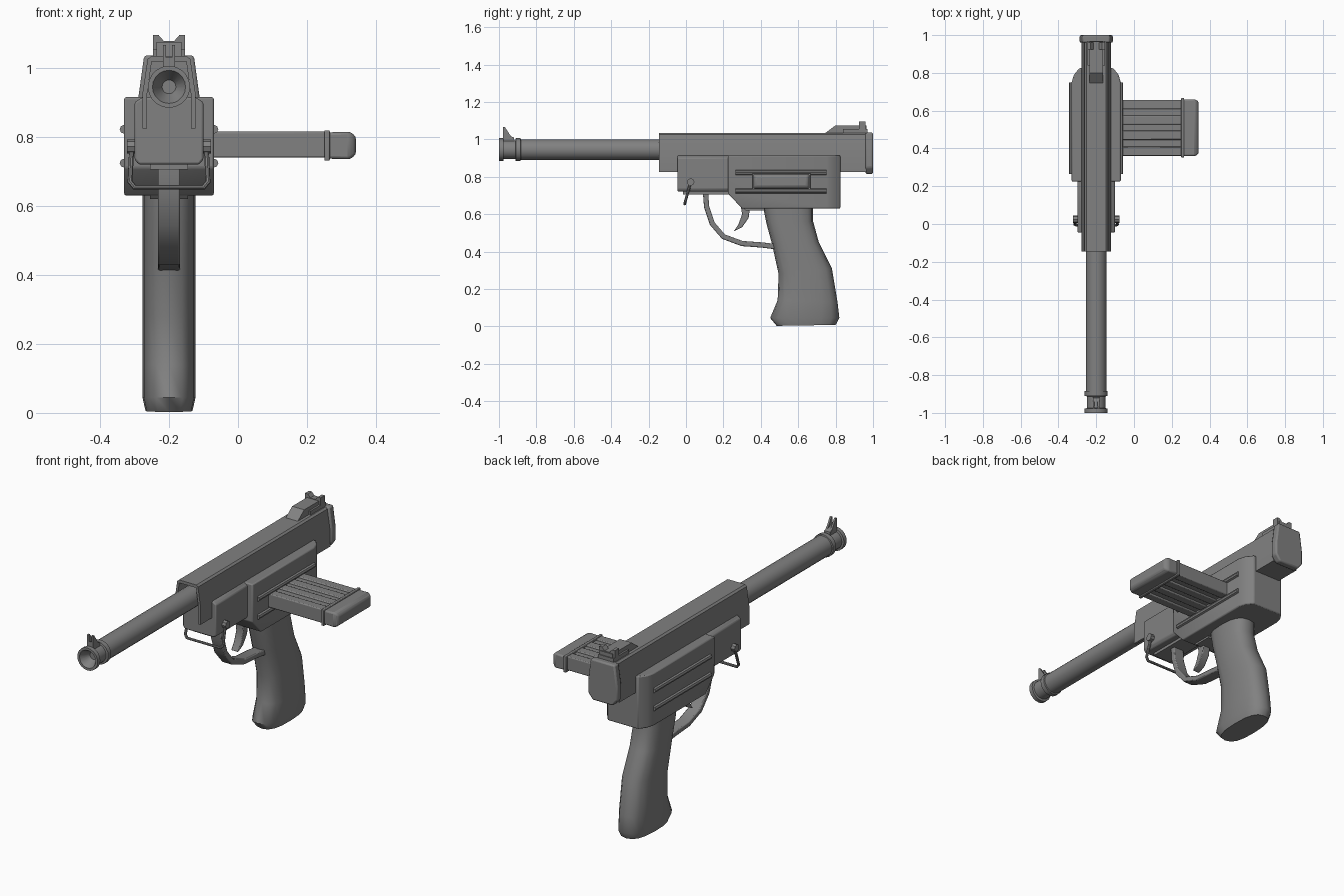
import bpy, bmesh, math
from mathutils import Vector

cube = bpy.data.objects.get("Cube")
if cube:
    bpy.data.objects.remove(cube, do_unlink=True)

CX = -0.2      # centre plane of the body
BORE = 0.945   # height of the barrel axis

steel = bpy.data.materials.new("grey_steel")
steel.use_nodes = True
GREY = (0.22, 0.22, 0.22, 1)
steel.diffuse_color = GREY
steel.node_tree.nodes["Principled BSDF"].inputs["Base Color"].default_value = GREY


def finish(obj, bevel=0, angle=35):
    """Add the material, an optional soft edge and smooth shading."""
    obj.data.materials.append(steel)
    bpy.ops.object.select_all(action='DESELECT')
    bpy.context.view_layer.objects.active = obj
    obj.select_set(True)
    if bevel:
        mod = obj.modifiers.new("soft_edges", 'BEVEL')
        mod.width, mod.segments, mod.limit_method = bevel, 2, 'ANGLE'
    bpy.ops.object.shade_smooth_by_angle(angle=math.radians(angle))
    return obj


def loft(name, rings, bevel=0, angle=35):
    """Join matching rings of points into a closed skin."""
    bm = bmesh.new()
    loops = [[bm.verts.new(p) for p in ring] for ring in rings]
    n = len(loops[0])
    for a, b in zip(loops, loops[1:]):
        for i in range(n):
            j = (i + 1) % n
            bm.faces.new((a[i], a[j], b[j], b[i]))
    bm.faces.new(loops[0][::-1])
    bm.faces.new(loops[-1])
    bmesh.ops.recalc_face_normals(bm, faces=bm.faces[:])
    mesh = bpy.data.meshes.new(name)
    bm.to_mesh(mesh)
    bm.free()
    obj = bpy.data.objects.new(name, mesh)
    bpy.context.collection.objects.link(obj)
    return finish(obj, bevel, angle)


def side_prism(name, yz, half, x=CX, bevel=0):
    """Side outline extruded across x."""
    return loft(name, [[(x + s * half, y, z) for y, z in yz] for s in (-1, 1)], bevel)


def front_prism(name, xz, y0, y1, bevel=0):
    """Front outline, relative to the centre plane, extruded along y."""
    return loft(name, [[(CX + x, y, z) for x, z in xz] for y in (y0, y1)], bevel)


def box(name, x0, x1, y0, y1, z0, z1, bevel=0):
    yz = [(y0, z0), (y1, z0), (y1, z1), (y0, z1)]
    return side_prism(name, yz, (x1 - x0) / 2, (x0 + x1) / 2, bevel)


def mirror_outline(half):
    return half + [(-x, z) for x, z in reversed(half)]


def lathe(name, profile, n=20):
    """(radius, y) profile turned about the bore."""
    return loft(name, [[(CX + r * math.cos(k * math.tau / n), y,
                         BORE + r * math.sin(k * math.tau / n)) for k in range(n)]
                       for r, y in profile])


def rod(name, path, radius):
    curve = bpy.data.curves.new(name, 'CURVE')
    curve.dimensions = '3D'
    curve.bevel_depth, curve.bevel_resolution, curve.use_fill_caps = radius, 2, True
    spline = curve.splines.new('POLY')
    spline.points.add(len(path) - 1)
    for point, co in zip(spline.points, path):
        point.co = (*co, 1)
    obj = bpy.data.objects.new(name, curve)
    bpy.context.collection.objects.link(obj)
    bpy.context.view_layer.objects.active = obj
    bpy.ops.object.select_all(action='DESELECT')
    obj.select_set(True)
    bpy.ops.object.convert(target='MESH')
    return finish(bpy.context.object)


# Barrel with a dished muzzle and two collars
lathe("barrel", [(0.02, -0.95), (0.048, -1), (0.061, -1), (0.061, -0.977), (0.05, -0.975),
                 (0.05, -0.912), (0.061, -0.91), (0.061, -0.885), (0.055, -0.883), (0.055, 0.1)])

# Front sight: ramp with two prongs
side_prism("front_sight_ramp", [(-0.975, 0.98), (-0.915, 0.98), (-0.92, 1.01), (-0.975, 1.03)], 0.017)
for side, tag in ((-1, "right"), (1, "left")):
    side_prism("front_sight_prong_" + tag,
               [(-0.978, 0.98), (-0.915, 0.99), (-0.945, 1.03), (-0.968, 1.066), (-0.978, 1.066)],
               0.005, CX + side * 0.013)

# Receiver: open-fronted shell with a sloped upper half
shell = mirror_outline([(0.077, 0.825), (0.077, 0.925), (0.062, 1.025), (0.052, 1.034)])
hollow = mirror_outline([(0.064, 0.825), (0.064, 0.92), (0.05, 1.018)])[::-1]
front_prism("receiver_shell", shell[:] + hollow, -0.145, 0.0)
front_prism("receiver", shell, 0.0, 0.965)
front_prism("rear_cap", mirror_outline([(0.06, 0.815), (0.088, 0.85), (0.088, 0.92), (0.072, 1.036)]),
            0.96, 1.0, 0.008)

# Rear sight: ramp, leaf and notched blade
side_prism("rear_sight_ramp", [(0.74, 1.03), (0.965, 1.03), (0.965, 1.075), (0.80, 1.075)], 0.036)
box("rear_sight_base", CX - 0.046, CX + 0.046, 0.84, 0.97, 1.03, 1.055)
front_prism("rear_sight_blade", mirror_outline([(0.047, 1.03), (0.047, 1.095), (0.03, 1.095), (0.015, 1.078)]),
            0.925, 0.96)

# Front housing and the frame plate under it
front_prism("front_housing", mirror_outline([(0.088, 0.72), (0.1, 0.735), (0.1, 0.9), (0.078, 0.915)]),
            -0.045, 0.24, 0.006)
side_prism("frame_plate", [(-0.015, 0.73), (-0.015, 0.705), (0.24, 0.705), (0.32, 0.62),
                           (0.42, 0.62), (0.42, 0.73)], 0.055)

# Main body with tapered rear corners
body_plan = [(0.13, 0.225), (0.13, 0.75), (0.118, 0.79), (0.09, 0.825)]
body_plan = mirror_outline(body_plan)
body = loft("main_body", [[(CX + x, y, z) for x, y in body_plan] for z in (0.63, 0.915)], 0.006, 45)
# Slope the lower front edge of the body upwards
cutter = side_prism("body_front_cutter", [(0.1, 0.5), (0.31, 0.62), (0.225, 0.71), (0.1, 0.72)], 0.3)
cutter.hide_render = True
cutter.hide_viewport = True
cutter.display_type = 'WIRE'
cut = body.modifiers.new("front_slope", 'BOOLEAN')
cut.object, cut.operation, cut.solver = cutter, 'DIFFERENCE', 'EXACT'
bpy.context.view_layer.objects.active = body
bpy.ops.object.modifier_apply(modifier="front_slope")
bpy.data.objects.remove(cutter, do_unlink=True)

# Long ribs on both flanks
for side, tag in ((-1, "right"), (1, "left")):
    for z, level in ((0.822, "upper"), (0.724, "lower")):
        x = CX + side * 0.13
        rod(f"{level}_rib_{tag}", [(x, 0.265, z), (x, 0.75, z)], 0.013)

# Side magazine with long raised strips and an end cap
box("magazine", CX, 0.26, 0.362, 0.655, 0.748, 0.808, 0.006)
for i, y in enumerate((0.385, 0.47, 0.55, 0.632)):
    box(f"magazine_strip_{i + 1}", CX, 0.26, y - 0.024, y + 0.024, 0.74, 0.815, 0.005)
box("magazine_collar", 0.25, 0.266, 0.353, 0.668, 0.731, 0.819, 0.003)


def cap_ring(x, inset, lift):
    y0, y1, z0, z1 = 0.36 + inset, 0.66 - inset, 0.735 + lift, 0.815 - lift
    return [(x, y0, z0), (x, y1, z0), (x, y1, z1), (x, y0, z1)]


loft("magazine_cap", [cap_ring(0.26, 0, 0.002), cap_ring(0.325, 0, 0),
                      cap_ring(0.342, 0.012, 0.014)], 0.008)

# Grip: rounded sections following the front and back outlines
def grip_ring(front, back, half):
    (y0, z0), (y1, z1) = front, back
    ring = []
    for k in range(16):
        c, s = math.cos(k * math.tau / 16), math.sin(k * math.tau / 16)
        u = math.copysign(abs(c) ** 0.75, c)
        v = math.copysign(abs(s) ** 0.75, s)
        t = (u + 1) / 2
        ring.append((CX + half * v, y0 + (y1 - y0) * t, z0 + (z1 - z0) * t))
    return ring


loft("grip", [grip_ring(f, b, h) for f, b, h in (
    ((0.485, 0.003), (0.80, 0.008), 0.068), ((0.45, 0.045), (0.82, 0.045), 0.077),
    ((0.49, 0.14), (0.81, 0.13), 0.077), ((0.495, 0.28), (0.78, 0.31), 0.077),
    ((0.46, 0.44), (0.71, 0.45), 0.077), ((0.43, 0.55), (0.68, 0.56), 0.077),
    ((0.41, 0.65), (0.68, 0.65), 0.077))], 0, 50)

# Trigger guard: strip swept along a bowed path
path = [Vector(p) for p in ((0.105, 0.71), (0.11, 0.64), (0.14, 0.55), (0.2, 0.48),
                            (0.3, 0.443), (0.41, 0.435), (0.49, 0.425))]
outer, inner = [], []
for i, p in enumerate(path):
    d = (path[min(i + 1, len(path) - 1)] - path[max(i - 1, 0)]).normalized()
    offset = Vector((-d.y, d.x)) * 0.014
    outer.append(tuple(p + offset))
    inner.append(tuple(p - offset))
side_prism("trigger_guard", outer + inner[::-1], 0.032, bevel=0.005)

# Trigger
side_prism("trigger", [(0.29, 0.66), (0.345, 0.66), (0.335, 0.58), (0.3, 0.53),
                       (0.255, 0.508), (0.28, 0.545), (0.3, 0.6)], 0.022, bevel=0.004)

# Sling loop: bent wire hung from a pin on each side
half_loop = [(0.108, 0.025, 0.77), (0.113, -0.003, 0.67), (0.1, -0.007, 0.654)]
loop = half_loop + [(-x, y, z) for x, y, z in reversed(half_loop)]
rod("sling_loop", [(CX + x, y, z) for x, y, z in loop], 0.0075)
rod("sling_pin", [(CX - 0.122, 0.025, 0.772), (CX + 0.122, 0.025, 0.772)], 0.02)
